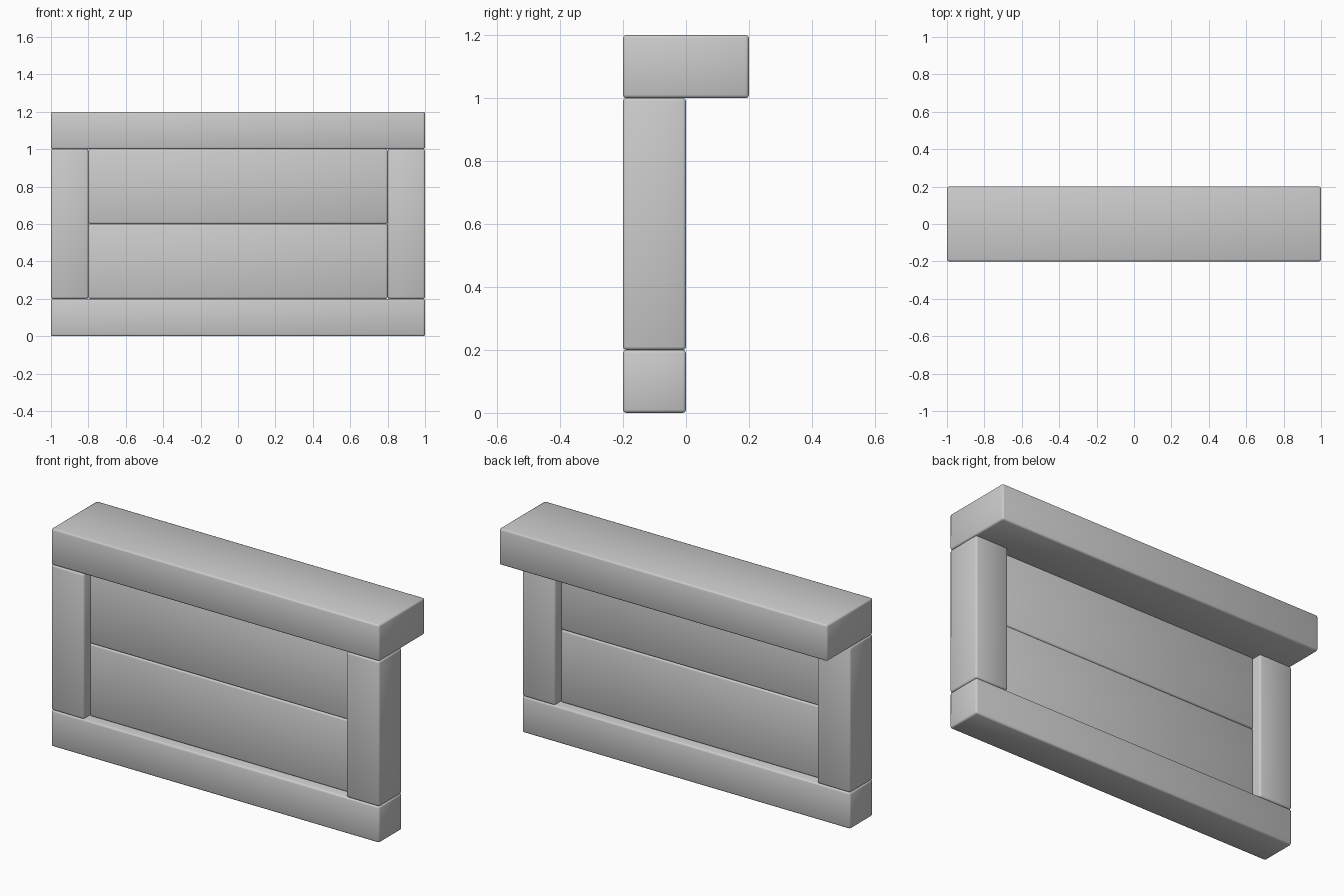
import bpy

if "Cube" in bpy.data.objects:
    bpy.data.objects.remove(bpy.data.objects["Cube"])


def block(name, x, y, z, bevel=0.01):
    """Rounded-edge block spanning the given (min, max) ranges."""
    spans = (x, y, z)
    bpy.ops.mesh.primitive_cube_add(size=1, location=[(a + b) / 2 for a, b in spans])
    ob = bpy.context.object
    ob.name = name
    ob.scale = [b - a for a, b in spans]
    bpy.ops.object.transform_apply(location=False, rotation=False, scale=True)
    mod = ob.modifiers.new("soft_edges", 'BEVEL')
    mod.width = bevel
    mod.segments = 2
    bpy.ops.object.shade_smooth()
    return ob


# Horizontal rails: narrow base, wide overhanging sill on top
block("bottom_rail", (-1, 1), (-0.2, 0), (0, 0.2))
block("top_sill", (-1, 1), (-0.2, 0.2), (1.0, 1.2))

# Side posts
for side, x in (("left", (-1, -0.8)), ("right", (0.8, 1))):
    block(f"{side}_post", x, (-0.2, 0), (0.2, 1.0))

# Recessed infill planks
for side, z in (("lower", 0.2), ("upper", 0.6)):
    block(f"{side}_plank", (-0.8, 0.8), (-0.15, -0.05), (z, z + 0.4))
